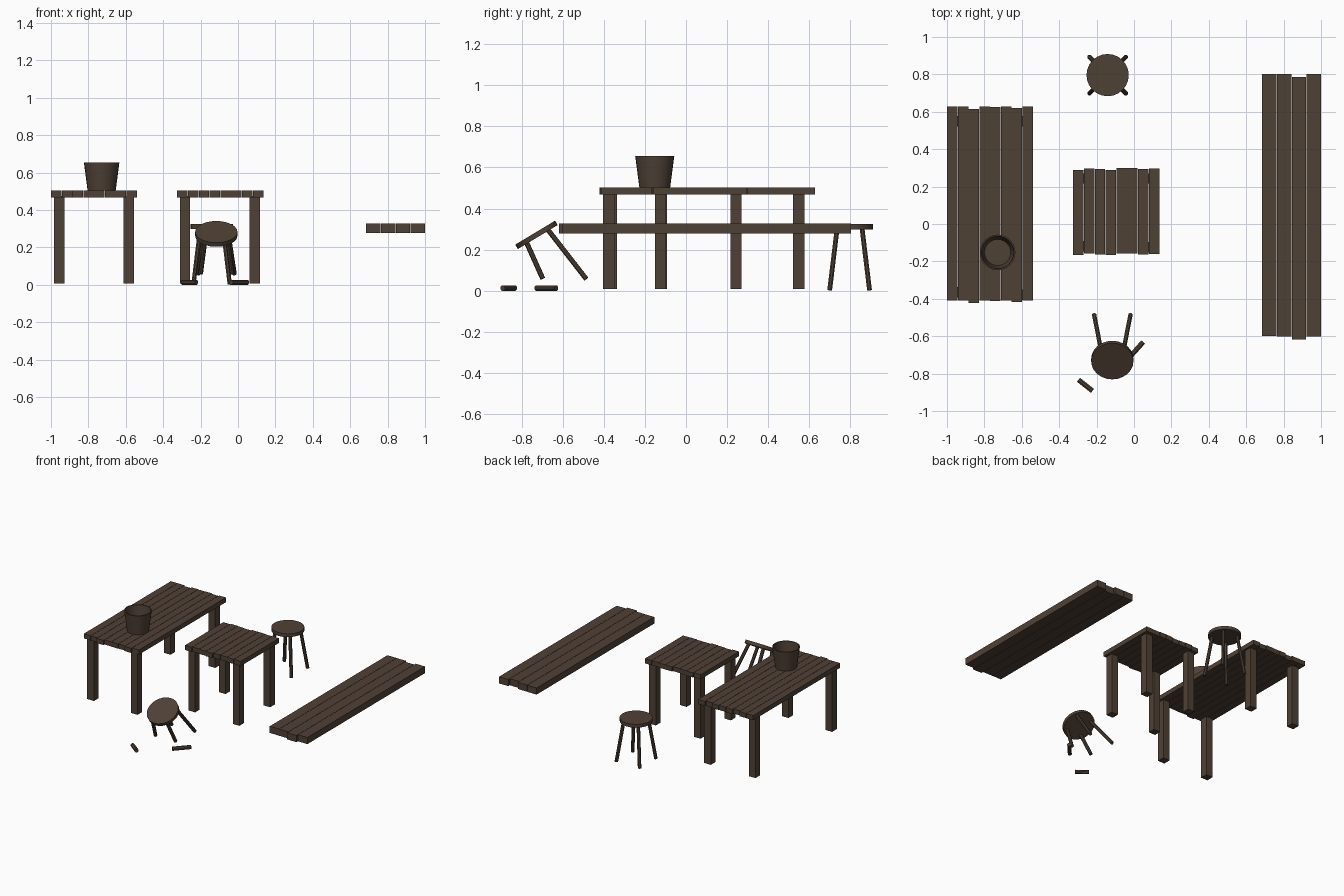
import bpy, bmesh, math
from mathutils import Vector, Matrix

if "Cube" in bpy.data.objects:
    bpy.data.objects.remove(bpy.data.objects["Cube"])

wood = bpy.data.materials.new("dark brown wood")
wood.diffuse_color = (0.078, 0.052, 0.036, 1)
wood.use_nodes = True
wood.node_tree.nodes["Principled BSDF"].inputs["Base Color"].default_value = wood.diffuse_color


def finish(name, bm, smooth=False):
    bmesh.ops.recalc_face_normals(bm, faces=bm.faces)
    me = bpy.data.meshes.new(name)
    bm.to_mesh(me)
    bm.free()
    me.materials.append(wood)
    if smooth:
        for p in me.polygons:
            p.use_smooth = True
        me.set_sharp_from_angle(angle=math.radians(35))
    ob = bpy.data.objects.new(name, me)
    bpy.context.collection.objects.link(ob)
    return ob


def add_box(bm, lo, hi):
    lo, hi = Vector(lo), Vector(hi)
    m = Matrix.Translation((lo + hi) / 2) @ Matrix.Diagonal((*(hi - lo), 1))
    bmesh.ops.create_cube(bm, size=1, matrix=m)


def planks(name, x0, x1, y0, y1, z0, z1, shifts):
    # row of boards along y, each slid a little lengthwise
    bm = bmesh.new()
    w = (x1 - x0) / len(shifts)
    for i, s in enumerate(shifts):
        a = x0 + i * w
        add_box(bm, (a + 0.001 * (i > 0), y0 + s, z0),
                (a + w - 0.001 * (i < len(shifts) - 1), y1 + s, z1))
    finish(name, bm)


def post(name, x, y, w=0.056):
    bm = bmesh.new()
    add_box(bm, (x - w / 2, y - w / 2, 0.008), (x + w / 2, y + w / 2, 0.475))
    finish(name, bm)


def rod(name, a, b, r=0.0125, matrix=Matrix()):
    a, b = matrix @ Vector(a), matrix @ Vector(b)
    d = b - a
    bm = bmesh.new()
    m = (Matrix.Translation((a + b) / 2) @ d.to_track_quat('Z', 'Y').to_matrix().to_4x4()
         @ Matrix.Rotation(math.pi / 8, 4, 'Z'))
    bmesh.ops.create_cone(bm, cap_ends=True, segments=8, radius1=r, radius2=r,
                          depth=d.length, matrix=m)
    return finish(name, bm)


def stool(name, matrix, front_len=1.0):
    # origin at the centre of the seat's top face
    bm = bmesh.new()
    bmesh.ops.create_cone(bm, cap_ends=True, segments=24, radius1=0.113, radius2=0.113,
                          depth=0.025, matrix=matrix @ Matrix.Translation((0, 0, -0.0125)))
    finish(name + "_seat", bm, True)
    for sx in (-1, 1):
        for sy, length in ((-1, front_len), (1, 1.0)):
            top = Vector((sx * 0.06, sy * 0.06, -0.015))
            foot = Vector((sx * 0.097, sy * 0.097, -0.321))
            rod(f"{name}_leg", top, top.lerp(foot, length), matrix=matrix)


# long table
planks("long_table_top", -1.0, -0.54, -0.41, 0.627, 0.468, 0.503,
       (0, 0, -0.012, 0, -0.002, 0, -0.008, 0))
for px, py in ((-0.956, -0.364), (-0.583, -0.377), (-0.956, 0.549), (-0.583, 0.549)):
    post("long_table_leg", px, py)

# small table
planks("small_table_top", -0.326, 0.136, -0.161, 0.296, 0.468, 0.503,
       (-0.006, 0.002, -0.002, -0.006, 0.003, 0.003, -0.001, 0.001))
for px, py in ((-0.283, -0.119), (0.09, -0.124), (-0.283, 0.243), (0.09, 0.243)):
    post("small_table_leg", px, py, 0.055)

# bench board hanging without legs
planks("bench_board", 0.685, 1.0, -0.601, 0.802, 0.278, 0.328, (0.001, 0, -0.017, 0))

# stools: one standing, one tipped with two snapped legs
stool("standing_stool", Matrix.Translation((-0.141, 0.796, 0.324)))
stool("broken_stool", Matrix.Translation((-0.116, -0.734, 0.283))
      @ Matrix.Rotation(math.radians(31), 4, 'X'), 0.64)
rod("snapped_leg_short", (-0.297, -0.833, 0.0135), (-0.222, -0.892, 0.0135), 0.0145)
rod("snapped_leg_long", (-0.038, -0.728, 0.0135), (0.049, -0.631, 0.0135), 0.0145)

# bucket: turned profile of outer wall, rim, inner wall and floor
profile = [(0.075, 0.503), (0.095, 0.655), (0.087, 0.655), (0.07, 0.518)]
bm = bmesh.new()
rings = []
for r, z in profile:
    rings.append([bm.verts.new((-0.729 + r * math.cos(k * math.tau / 24),
                                -0.152 + r * math.sin(k * math.tau / 24), z))
                  for k in range(24)])
for a, b in zip(rings, rings[1:]):
    for k in range(24):
        n = (k + 1) % 24
        bm.faces.new((a[k], a[n], b[n], b[k]))
bm.faces.new(rings[0])
bm.faces.new(rings[-1])
finish("bucket", bm, True)
